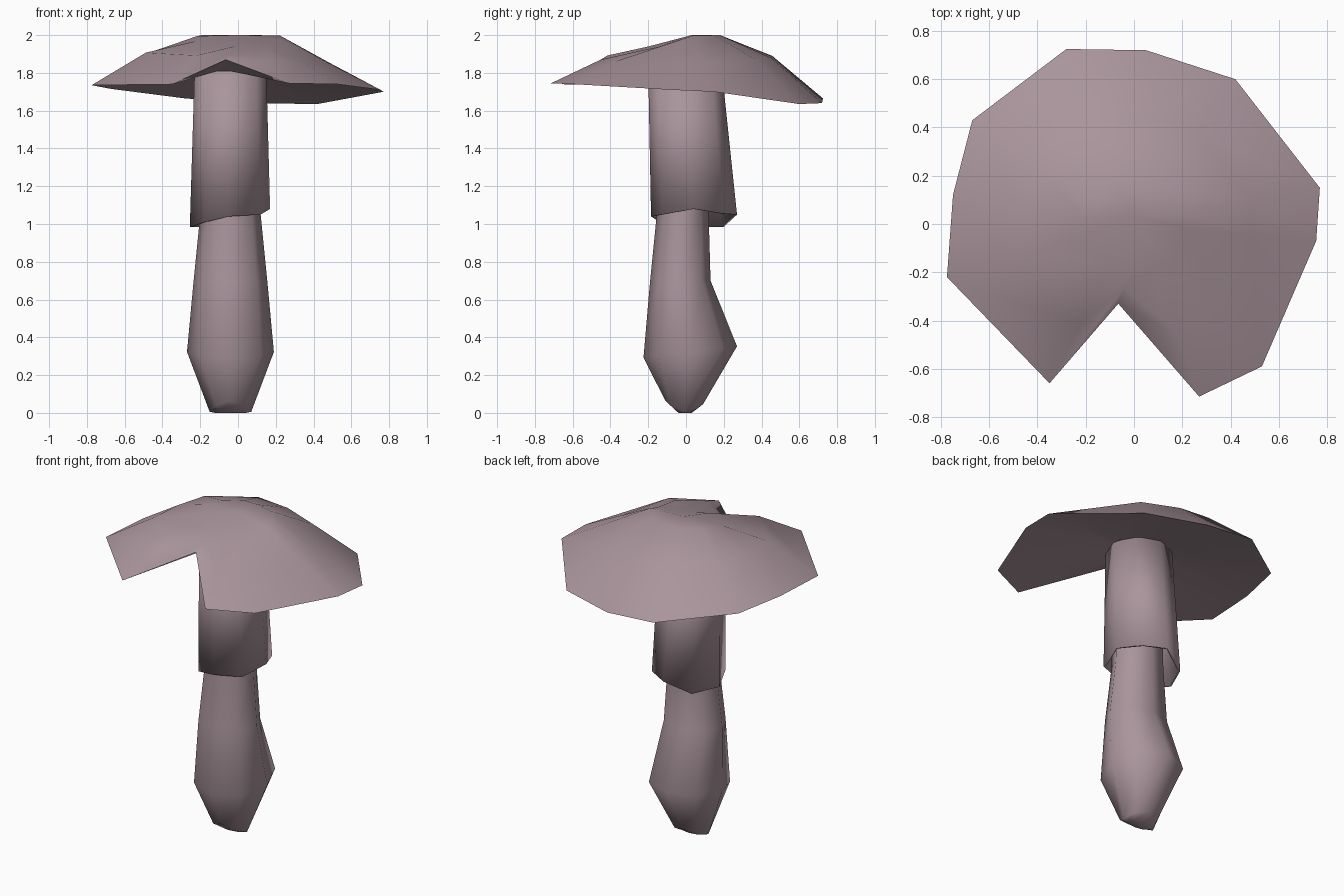
import bpy, bmesh, math

if "Cube" in bpy.data.objects:
    bpy.data.objects.remove(bpy.data.objects["Cube"])

mat = bpy.data.materials.new("dusky_mauve")
mat.diffuse_color = (0.40, 0.30, 0.335, 1)
mat.use_nodes = True
mat.node_tree.nodes["Principled BSDF"].inputs["Base Color"].default_value = mat.diffuse_color


def loft(name, rings, cap_start=False, end_point=None, thickness=0.0):
    """Skin a list of equal-length point rings into one smooth object."""
    bm = bmesh.new()
    loops = [[bm.verts.new(p) for p in ring] for ring in rings]
    n = len(loops[0])
    for a, b in zip(loops, loops[1:]):
        for i in range(n):
            j = (i + 1) % n
            bm.faces.new((a[i], a[j], b[j], b[i]))
    if cap_start:
        bm.faces.new(loops[0][::-1])
    if end_point:
        tip = bm.verts.new(end_point)
        for i in range(n):
            bm.faces.new((loops[-1][i], loops[-1][(i + 1) % n], tip))
    mesh = bpy.data.meshes.new(name)
    bm.to_mesh(mesh)
    bm.free()
    mesh.materials.append(mat)
    ob = bpy.data.objects.new(name, mesh)
    bpy.context.collection.objects.link(ob)
    if thickness:
        mod = ob.modifiers.new("shell", "SOLIDIFY")
        mod.thickness = thickness
        mod.offset = -1
    bpy.ops.object.select_all(action="DESELECT")
    ob.select_set(True)
    bpy.context.view_layer.objects.active = ob
    bpy.ops.object.shade_smooth_by_angle(angle=math.radians(65))
    return ob


def oval(x0, x1, y0, y1, z, n=8, tilt=lambda x, y: 0.0):
    """Faceted ring filling the given x and y extents."""
    cx, cy, rx, ry = (x0 + x1) / 2, (y0 + y1) / 2, (x1 - x0) / 2, (y1 - y0) / 2
    pts = []
    for i in range(n):
        a = 2 * math.pi * i / n
        x, y = cx + rx * math.cos(a), cy + ry * math.sin(a)
        pts.append((x, y, z + tilt(x, y)))
    return pts


# Cap: torn umbrella with a notch at the front, counter-clockwise rim;
# the gills run in from the rim to the top of the skirt
rim = [(0.77, 0.15, 1.70), (0.42, 0.60, 1.635), (0.05, 0.72, 1.64), (-0.28, 0.725, 1.665),
       (-0.67, 0.43, 1.715), (-0.75, 0.12, 1.73), (-0.775, -0.22, 1.735), (-0.35, -0.66, 1.74),
       (-0.065, -0.33, 1.87), (0.27, -0.715, 1.745), (0.53, -0.59, 1.74), (0.755, -0.07, 1.71)]
gills, mid, crown = [], [], []
for x, y, z in rim:
    notch = z > 1.8
    gills.append((x * 0.22 - 0.03, y * (0.55 if notch else 0.22), 1.81))
    mid.append((x * 0.63, y * (0.8 if notch else 0.63), 1.9 if notch else 1.88 - 0.035 * x))
    crown.append((x * 0.29, y * (0.6 if notch else 0.25), 1.94 if notch else 1.985 + 0.08 * min(y, 0.18)))
loft("cap", [gills, rim, mid, crown], end_point=(0, 0.03, 2.0))

# Skirt: hollow sleeve hanging round the upper stem with an uneven hem
hem = [(0.17, 0.04, 1.08), (0.10, 0.20, 1.055), (-0.03, 0.27, 1.05), (-0.18, 0.20, 0.985),
       (-0.255, 0.03, 0.985), (-0.18, -0.14, 1.01), (-0.05, -0.185, 1.04), (0.12, -0.13, 1.05)]
top = oval(-0.23, 0.15, -0.2, 0.19, 1.81)
loft("skirt", [hem, top], thickness=0.012)

# Stem: tapered stalk with a swollen foot, its underside rounded front to back
loft("stem", [
    oval(-0.12, 0.04, -0.04, 0.03, 0.0),
    oval(-0.15, 0.07, -0.11, 0.09, 0.005, tilt=lambda x, y: 5 * y * y),
    oval(-0.27, 0.19, -0.225, 0.27, 0.33, tilt=lambda x, y: 0.12 * y - 0.01),
    oval(-0.235, 0.155, -0.19, 0.13, 0.70),
    oval(-0.20, 0.12, -0.155, 0.12, 1.05),
    oval(-0.19, 0.11, -0.15, 0.12, 1.82)], cap_start=True)
